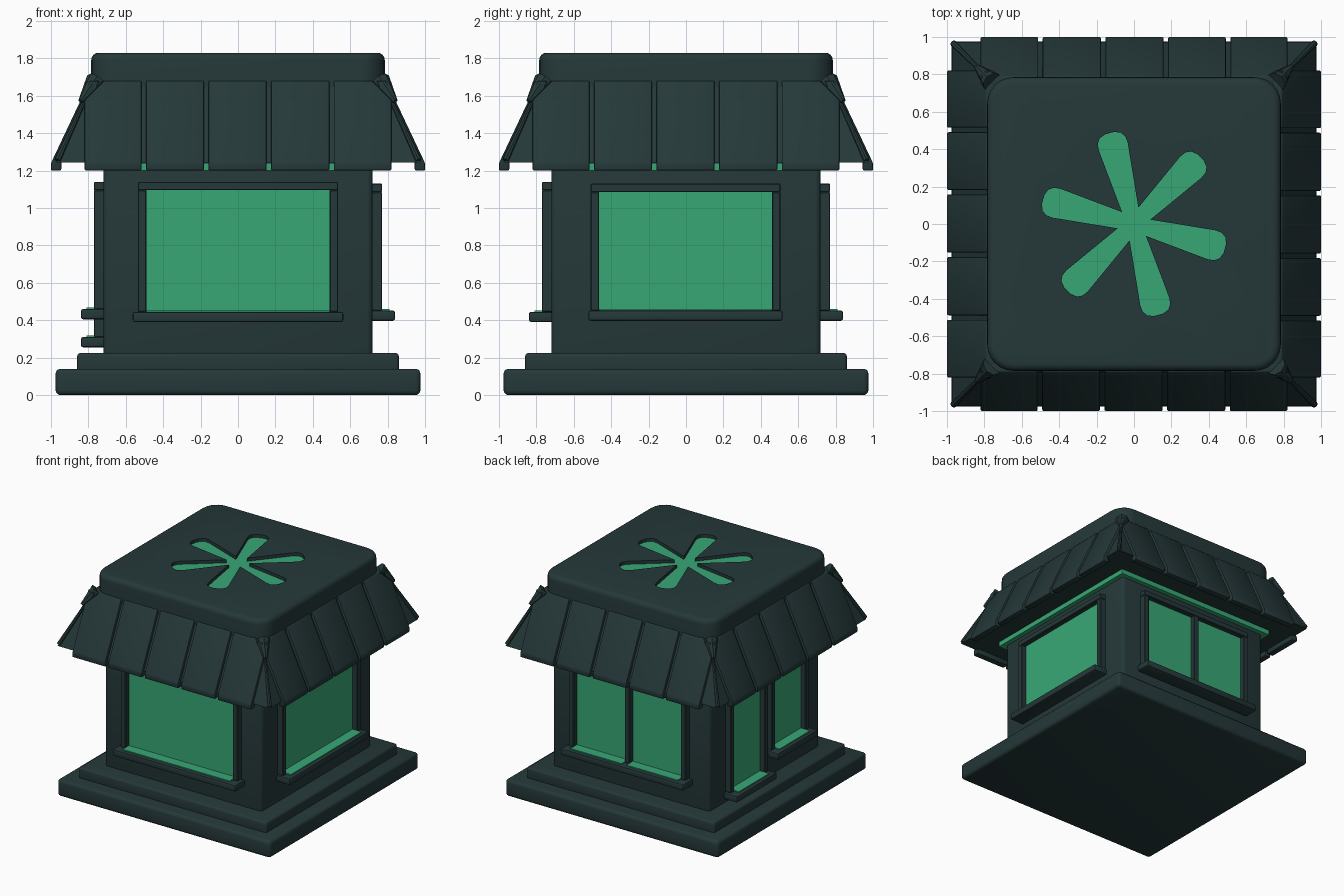
import bpy, bmesh, math
from mathutils import Vector, Matrix

if "Cube" in bpy.data.objects:
    bpy.data.objects.remove(bpy.data.objects["Cube"])


def material(name, col):
    m = bpy.data.materials.new(name)
    m.diffuse_color = (*col, 1)
    m.use_nodes = True
    m.node_tree.nodes["Principled BSDF"].inputs["Base Color"].default_value = m.diffuse_color
    return m


DARK = material("dark_teal", (0.0185, 0.0395, 0.041))
GREEN = material("glow_green", (0.039, 0.39, 0.181))


def finish(bm, name, mat, angle=0):
    """Turn a bmesh into an object, spun about z to the wanted side."""
    bmesh.ops.recalc_face_normals(bm, faces=bm.faces)
    bm.transform(Matrix.Rotation(math.radians(angle), 4, 'Z'))
    me = bpy.data.meshes.new(name)
    bm.to_mesh(me)
    bm.free()
    me.materials.append(mat)
    ob = bpy.data.objects.new(name, me)
    bpy.context.collection.objects.link(ob)
    return ob


def boxes(name, mat, spans, bevel=0.0, segs=2, angle=0):
    """Boxes given as (x0, x1, y0, y1, z0, z1), joined in one object."""
    bm = bmesh.new()
    for x0, x1, y0, y1, z0, z1 in spans:
        mx = Matrix.Translation(((x0 + x1) / 2, (y0 + y1) / 2, (z0 + z1) / 2))
        bmesh.ops.create_cube(bm, size=1, matrix=mx @ Matrix.Diagonal((x1 - x0, y1 - y0, z1 - z0, 1)))
    if bevel:
        bmesh.ops.bevel(bm, geom=bm.edges[:], offset=bevel, segments=segs, profile=0.5, affect='EDGES')
    return finish(bm, name, mat, angle)


def slab(name, half, z0, z1, bevel, segs=3):
    return boxes(name, DARK, [(-half, half, -half, half, z0, z1)], bevel, segs)


def add_prism(bm, pts, offset):
    face = bm.faces.new([bm.verts.new(p) for p in pts])
    res = bmesh.ops.extrude_face_region(bm, geom=[face])
    bmesh.ops.translate(bm, vec=offset, verts=[g for g in res["geom"] if isinstance(g, bmesh.types.BMVert)])


# stepped base and walls
slab("lower_base", 0.975, 0, 0.14, 0.025)
slab("upper_base", 0.86, 0.12, 0.225, 0.018)
slab("walls", 0.72, 0.2, 1.3, 0.03)


# windows: frame bars, glass plates, sill and glowing ledge
def window(name, angle, u0, u1, z0, z1, panes=1, sill_out=0.84, sill_side=0.028):
    w, wall, out = 0.045, 0.70, 0.77
    step = (u1 - u0 - w) / panes
    bars = [(u0, u1, -out, -wall, z1 - w, z1)]
    bars += [(u0 + i * step, u0 + i * step + w, -out, -wall, z0, z1 - w) for i in range(panes + 1)]
    boxes(name + "_frame", DARK, bars, 0.004, 1, angle)
    glass = [(u0 + i * step + w, u0 + (i + 1) * step, -0.727, -0.719, z0, z1 - w) for i in range(panes)]
    boxes(name + "_glass", GREEN, glass, angle=angle)
    boxes(name + "_sill", DARK, [(u0 - sill_side, u1 + sill_side, -sill_out, -wall, z0 - 0.055, z0)],
          0.012, 2, angle)
    ledge = [(g[0], g[1], -0.81, -0.72, z0 - 0.001, z0 + 0.008) for g in glass]
    boxes(name + "_glow_ledge", GREEN, ledge, angle=angle)


window("front_window", 0, -0.535, 0.535, 0.445, 1.14)
window("right_window", 90, -0.51, 0.505, 0.452, 1.13, sill_side=0.012)
window("back_window", 180, -0.535, 0.535, 0.452, 1.13, panes=2)
window("left_tall_window", 270, -0.51, -0.025, 0.31, 1.14, sill_side=0.02)
window("left_short_window", 270, 0.025, 0.51, 0.46, 1.14, sill_side=0.02)

# glowing strip under the eaves
boxes("eave_glow_strip", GREEN, [(-0.76, 0.76, -0.76, 0.76, 1.2, 1.24)])

# sloped awning core, seen at the corners and in the panel gaps
bm = bmesh.new()
bmesh.ops.create_cone(bm, cap_ends=True, segments=4, radius1=0.972 * math.sqrt(2),
                      radius2=0.778 * math.sqrt(2), depth=0.42,
                      matrix=Matrix.Translation((0, 0, 1.452)) @ Matrix.Rotation(math.pi / 4, 4, 'Z'))
finish(bm, "awning_core", DARK)

# awning panels, five on each side, with a small hanging lip
profile = [(0.74, 1.68), (0.792, 1.68), (1.0, 1.24), (1.0, 1.2), (0.945, 1.2), (0.945, 1.25)]
seams = [-0.832, -0.503, -0.17, 0.165, 0.5, 0.832]
for side, angle in zip(("front", "right", "back", "left"), (0, 90, 180, 270)):
    bm = bmesh.new()
    for a, b in zip(seams, seams[1:]):
        add_prism(bm, [(a + 0.012, -d, z) for d, z in profile], (b - a - 0.024, 0, 0))
    bmesh.ops.recalc_face_normals(bm, faces=bm.faces)
    bmesh.ops.bevel(bm, geom=bm.edges[:], offset=0.008, segments=2, profile=0.5, affect='EDGES')
    finish(bm, side + "_awning_panels", DARK, angle)
    # tapered knob and slim rib running down each hip
    for part, p, q, r0, r1 in (("hip_knob", (0.76, 1.68), (0.84, 1.57), 0.055, 0.015),
                               ("hip_rib", (0.80, 1.62), (0.965, 1.255), 0.01, 0.018)):
        p, q = Vector((p[0], -p[0], p[1])), Vector((q[0], -q[0], q[1]))
        bm = bmesh.new()
        mx = Matrix.Translation((p + q) / 2) @ (q - p).to_track_quat('Z', 'Y').to_matrix().to_4x4()
        bmesh.ops.create_cone(bm, cap_ends=True, segments=8, radius1=r0, radius2=r1,
                              depth=(q - p).length, matrix=mx)
        finish(bm, side + "_" + part, DARK, angle)

# roof cap with rounded corners and a softened top rim
bm = bmesh.new()
bmesh.ops.create_cube(bm, size=1, matrix=Matrix.Translation((0, 0, 1.725)) @ Matrix.Diagonal((1.57, 1.57, 0.21, 1)))
upright = [e for e in bm.edges if abs(e.verts[0].co.z - e.verts[1].co.z) > 0.1]
bmesh.ops.bevel(bm, geom=upright, offset=0.14, segments=6, profile=0.5, affect='EDGES')
rim = [e for e in bm.edges if all(v.co.z > 1.82 for v in e.verts)]
bmesh.ops.bevel(bm, geom=rim, offset=0.04, segments=4, profile=0.5, affect='EDGES')
cap = finish(bm, "roof_cap", DARK)

# six-bladed skylight recessed into the cap
half_blade = [(0.078, -0.045), (0.43, -0.08), (0.465, -0.076), (0.49, -0.058), (0.503, -0.025)]
blade = half_blade + [(r, -t) for r, t in reversed(half_blade[1:])]


def skylight(name, mat, z, height):
    pts = []
    for k in range(6):
        rot = Matrix.Rotation(math.radians(45 + 60 * k), 4, 'Z')
        pts += [rot @ Vector((r, t, z)) for r, t in blade]
    bm = bmesh.new()
    add_prism(bm, pts, (0, 0, height))
    return finish(bm, name, mat)


cutter = skylight("skylight_cutter", DARK, 1.8, 0.1)
cutter.hide_render = True
mod = cap.modifiers.new("recess", 'BOOLEAN')
mod.operation, mod.solver, mod.object = 'DIFFERENCE', 'EXACT', cutter
bpy.context.view_layer.objects.active = cap
bpy.ops.object.modifier_apply(modifier="recess")
bpy.data.objects.remove(cutter)
skylight("skylight_glass", GREEN, 1.796, 0.008)

# smooth rounded edges, keep the rest crisp
for ob in bpy.context.scene.objects:
    ob.select_set(True)
bpy.context.view_layer.objects.active = cap
bpy.ops.object.shade_smooth_by_angle(angle=math.radians(35))
